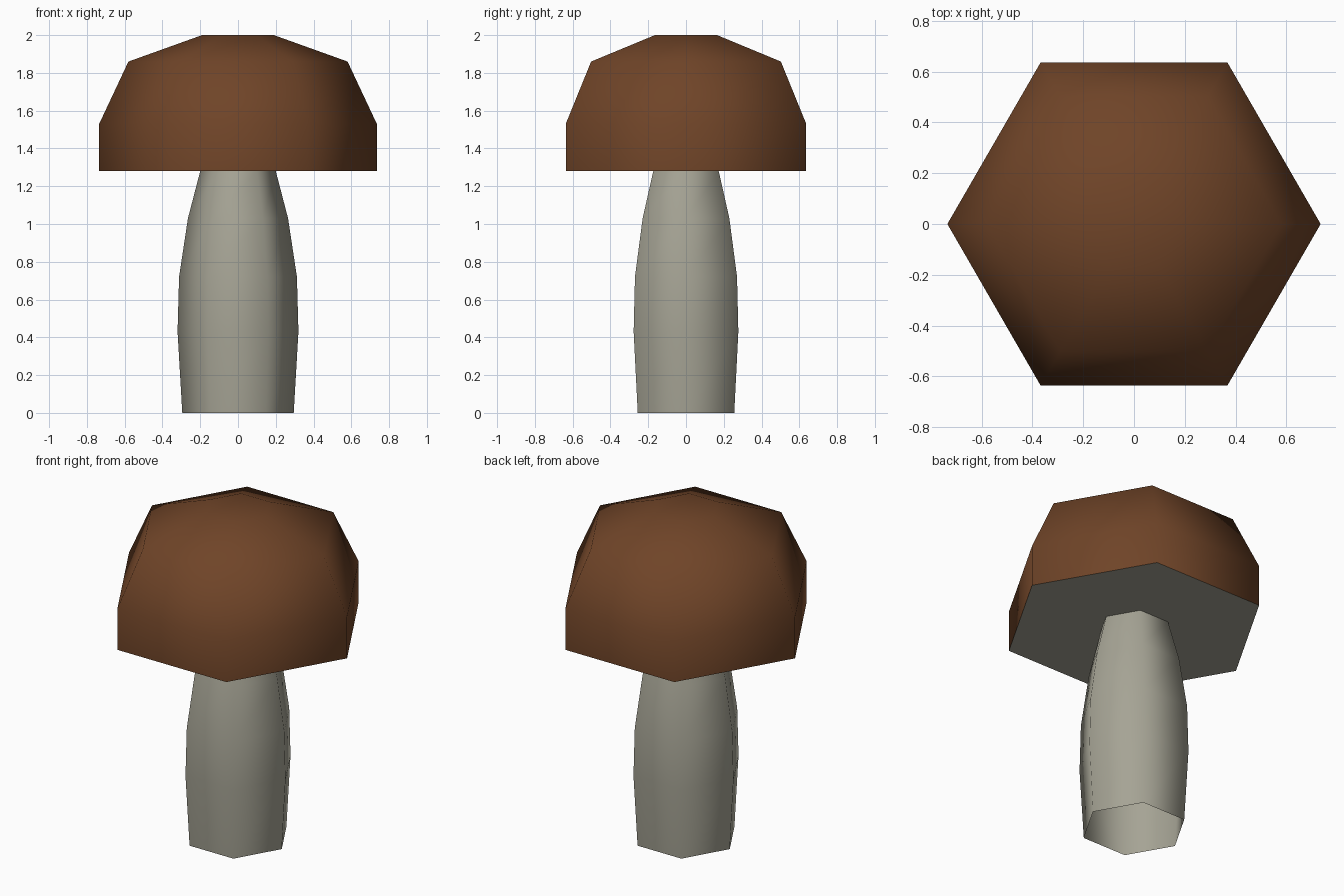
import bpy, bmesh, math

if "Cube" in bpy.data.objects:
    bpy.data.objects.remove(bpy.data.objects["Cube"])

SIDES = 6


def material(name, rgb):
    m = bpy.data.materials.new(name)
    m.diffuse_color = (*rgb, 1.0)
    m.use_nodes = True
    m.node_tree.nodes["Principled BSDF"].inputs["Base Color"].default_value = m.diffuse_color
    return m


def lathe(name, profile, mats, close_bottom=False, close_top=False):
    """Hexagonal lathe from (radius, z) pairs, with smooth sides."""
    bm = bmesh.new()
    rings = []
    for r, z in profile:
        rings.append([bm.verts.new((r * math.cos(math.tau * i / SIDES),
                                    r * math.sin(math.tau * i / SIDES), z))
                      for i in range(SIDES)])
    for low, high in zip(rings, rings[1:]):
        for i in range(SIDES):
            j = (i + 1) % SIDES
            bm.faces.new((low[i], low[j], high[j], high[i]))
    if close_top:
        bm.faces.new(rings[-1])
    for f in bm.faces:
        f.smooth = True
    if close_bottom:
        # flat underside with a hard rim, in the second colour
        under = bm.faces.new(rings[0][::-1])
        under.material_index = 1
        for e in under.edges:
            e.smooth = False
    mesh = bpy.data.meshes.new(name)
    bm.to_mesh(mesh)
    bm.free()
    for m in mats:
        mesh.materials.append(m)
    obj = bpy.data.objects.new(name, mesh)
    bpy.context.collection.objects.link(obj)
    return obj


brown = material("cap brown", (0.16, 0.058, 0.021))
cream = material("stem grey", (0.38, 0.37, 0.30))

# Bulging stem, open at the bottom
lathe("stem", [(0.295, 0), (0.32, 0.43), (0.312, 0.72), (0.265, 1.03), (0.20, 1.28)],
      [cream])

# Domed cap with grey underside
lathe("cap", [(0.735, 1.28), (0.735, 1.53), (0.58, 1.86), (0.19, 2.0)],
      [brown, cream], close_bottom=True, close_top=True)
